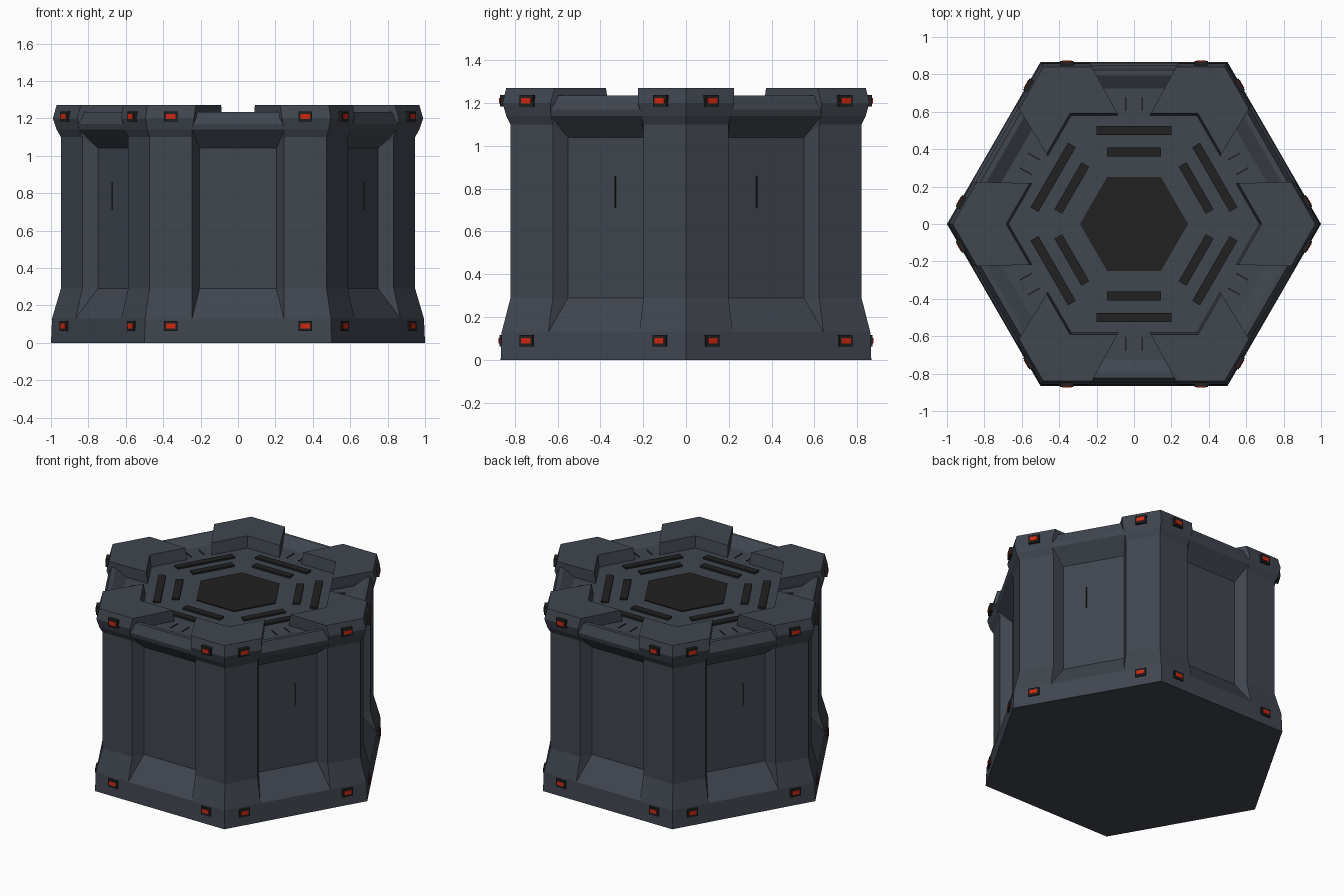
import bpy, bmesh, math
from mathutils import Vector

if "Cube" in bpy.data.objects:
    bpy.data.objects.remove(bpy.data.objects["Cube"])

TAN = math.tan(math.radians(30))
SIDES = [30 + 60 * i for i in range(6)]


def material(name, rgb):
    m = bpy.data.materials.new(name)
    m.diffuse_color = (*rgb, 1)
    m.use_nodes = True
    m.node_tree.nodes["Principled BSDF"].inputs["Base Color"].default_value = m.diffuse_color
    return m


SLATE = material("slate_metal", (0.052, 0.061, 0.078))
BLACK = material("black_vent", (0.016, 0.015, 0.015))
RED = material("red_lamp", (0.62, 0.022, 0.006))


def place(angle, a, t, z):
    """Point at distance a out along a side's direction, t along the side."""
    r = math.radians(angle)
    return Vector((a * math.cos(r) - t * math.sin(r),
                   a * math.sin(r) + t * math.cos(r), z))


def face(bm, pts):
    return bm.faces.new([bm.verts.new(p) for p in pts])


def finish(bm, name, mat):
    bmesh.ops.remove_doubles(bm, verts=bm.verts, dist=0.0002)
    bmesh.ops.recalc_face_normals(bm, faces=bm.faces)
    me = bpy.data.meshes.new(name)
    bm.to_mesh(me)
    bm.free()
    me.materials.append(mat)
    ob = bpy.data.objects.new(name, me)
    bpy.context.collection.objects.link(ob)
    return ob


def loft(bm, rings):
    """Closed solid through rings of points, capped at both ends."""
    vs = [[bm.verts.new(p) for p in r] for r in rings]
    n = len(vs[0])
    for lo, hi in zip(vs, vs[1:]):
        for i in range(n):
            j = (i + 1) % n
            bm.faces.new((lo[i], lo[j], hi[j], hi[i]))
    bm.faces.new(vs[0][::-1])
    bm.faces.new(vs[-1])


def box(bm, angle, a, t, z):
    """Box over ranges a, t and z in a side's frame."""
    loft(bm, [[place(angle, a[0], t[0], h), place(angle, a[1], t[0], h),
               place(angle, a[1], t[1], h), place(angle, a[0], t[1], h)] for h in z])


# Hexagonal body: corner pillars, recessed panels, rim and deck
T, TI, AI = 0.245, 0.205, 0.747
WALL = [(0.866, 0), (0.861, 0.13), (0.82, 0.29), (0.82, 1.10), (0.84, 1.14)]
RIM = [(0.84, 1.14), (0.847, 1.17), (0.823, 1.235), (0.795, 1.235), (0.725, 1.19)]
bm = bmesh.new()
for s in SIDES:
    P = lambda a, t, z: place(s, a, t, z)
    for k in (-1, 1):
        for (a0, z0), (a1, z1) in zip(WALL, WALL[1:]):
            face(bm, [P(a0, k * T, z0), P(a0, k * a0 * TAN, z0),
                      P(a1, k * a1 * TAN, z1), P(a1, k * T, z1)])
        o = [P(a, k * T, z) for a, z in WALL]
        lo, hi = P(AI, k * TI, 0.29), P(AI, k * TI, 1.04)
        face(bm, [o[1], o[2], lo])
        face(bm, [o[2], o[3], hi, lo])
        face(bm, [o[3], o[4], hi])
    panel = [(0.866, T, 0), (0.861, T, 0.13), (AI, TI, 0.29), (AI, TI, 1.04), (0.84, T, 1.14)]
    for (a0, t0, z0), (a1, t1, z1) in zip(panel, panel[1:]):
        face(bm, [P(a0, -t0, z0), P(a0, t0, z0), P(a1, t1, z1), P(a1, -t1, z1)])
    for i, ((a0, z0), (a1, z1)) in enumerate(zip(RIM, RIM[1:])):
        c0, c1 = a0 * TAN, a1 * TAN
        mid = [P(a0, -T, z0), P(a0, T, z0)] if i == 0 else []
        face(bm, [P(a0, -c0, z0)] + mid + [P(a0, c0, z0), P(a1, c1, z1), P(a1, -c1, z1)])
    a, z = RIM[-1]
    face(bm, [P(a, -a * TAN, z), P(a, a * TAN, z), Vector((0, 0, z))])
    face(bm, [P(0.866, -T, 0), P(0.866, -0.866 * TAN, 0), Vector((0, 0, 0)),
              P(0.866, 0.866 * TAN, 0), P(0.866, T, 0)])
finish(bm, "hexagonal_body", SLATE)

# Raised corner blocks on the rim: (outer a, outer t, inner a, inner t, z)
BLOCK = [(0.84, 0.245, 0.575, 0.08, 1.14), (0.857, 0.236, 0.582, 0.085, 1.2),
         (0.84, 0.225, 0.592, 0.09, 1.27)]
bm = bmesh.new()
for s in SIDES:
    n = s + 60
    loft(bm, [[place(s, ao, to, z), place(s, ao, ao * TAN, z), place(n, ao, -to, z),
               place(n, ai, -ti, z), place(s, ai, ai * TAN, z), place(s, ai, ti, z)]
              for ao, to, ai, ti, z in BLOCK])
finish(bm, "corner_blocks", SLATE)

# Black centre plate on the deck
bm = bmesh.new()
loft(bm, [[place(s, 0.25, 0.25 * TAN, z) for s in SIDES] for z in (1.18, 1.197)])
finish(bm, "centre_plate", BLACK)

# Vent bars and small slits around the deck
bm = bmesh.new()
for s in SIDES:
    box(bm, s, (0.475, 0.523), (-0.2, 0.2), (1.18, 1.202))
    box(bm, s, (0.36, 0.408), (-0.145, 0.145), (1.18, 1.202))
    for t in (-0.045, 0.045):
        box(bm, s, (0.605, 0.68), (t - 0.004, t + 0.004), (1.18, 1.194))
finish(bm, "deck_vents", BLACK)

# Thin vertical marks on the slanted side panels
bm = bmesh.new()
for s, t in ((30, -0.05), (150, 0.05), (210, -0.05), (330, 0.05)):
    box(bm, s, (0.74, 0.751), (t - 0.004, t + 0.004), (0.71, 0.86))
finish(bm, "panel_marks", BLACK)

# Red lamps in dark housings near the corners, top and bottom
housing, lamp = bmesh.new(), bmesh.new()
for s in SIDES:
    for t in (-0.36, 0.36):
        for z, a in ((0.09, 0.872), (1.21, 0.87)):
            box(housing, s, (0.82, a), (t - 0.036, t + 0.036), (z - 0.027, z + 0.027))
            box(lamp, s, (a - 0.02, a + 0.003), (t - 0.025, t + 0.025), (z - 0.013, z + 0.013))
finish(housing, "lamp_housings", BLACK)
finish(lamp, "red_lamps", RED)
